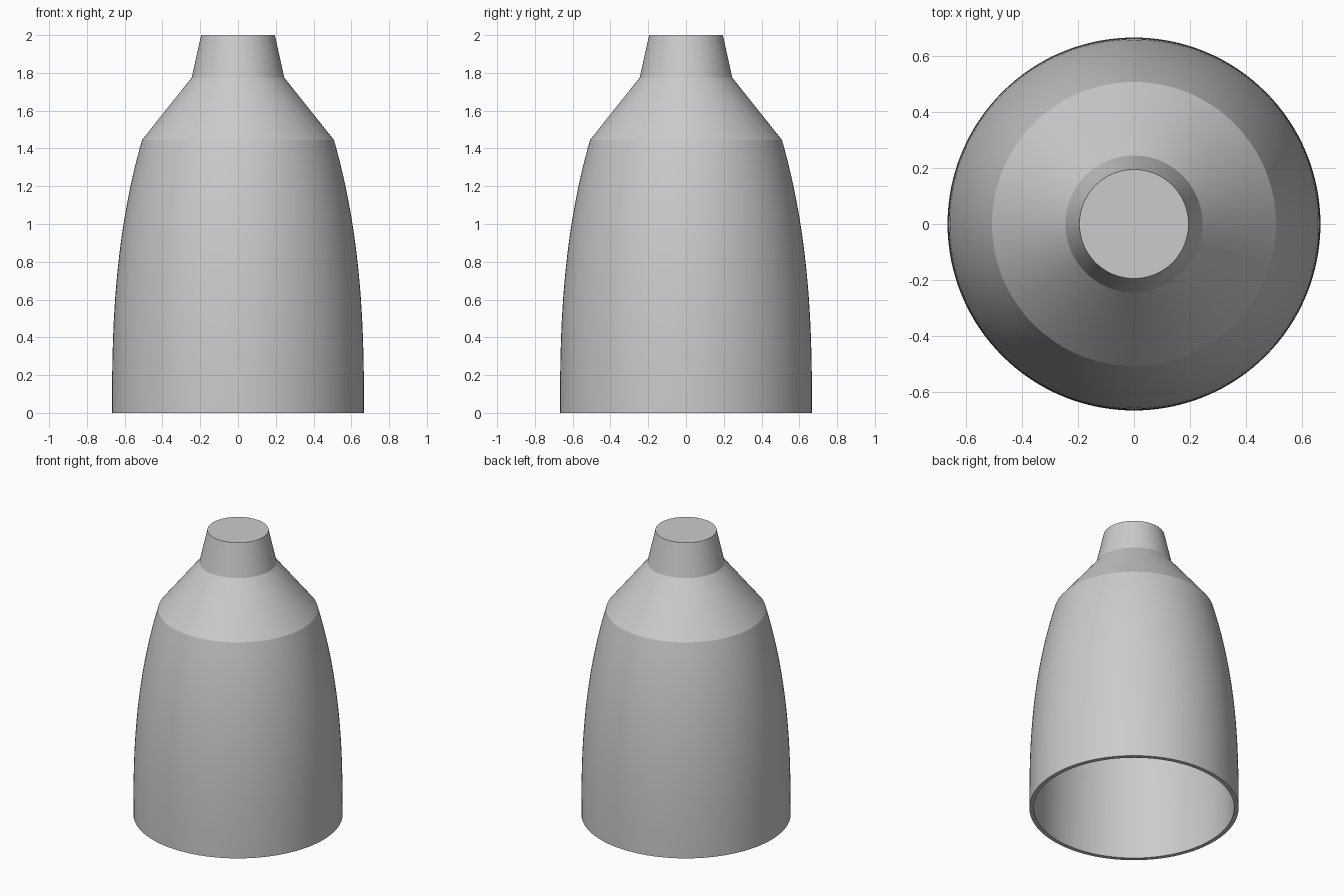
import bpy, bmesh, math

if "Cube" in bpy.data.objects:
    bpy.data.objects.remove(bpy.data.objects["Cube"])

SEGMENTS = 128
WALL = 0.028


def lathe(name, profile):
    """Revolve an (r, z) profile around z; points with r = 0 become poles."""
    bm = bmesh.new()
    verts = [bm.verts.new((r, 0, z)) for r, z in profile]
    edges = [bm.edges.new(pair) for pair in zip(verts, verts[1:])]
    bmesh.ops.spin(bm, geom=verts + edges, cent=(0, 0, 0), axis=(0, 0, 1),
                   angle=2 * math.pi, steps=SEGMENTS, use_duplicate=False)
    bmesh.ops.remove_doubles(bm, verts=bm.verts, dist=1e-5)
    bmesh.ops.recalc_face_normals(bm, faces=bm.faces)
    mesh = bpy.data.meshes.new(name)
    bm.to_mesh(mesh)
    bm.free()
    obj = bpy.data.objects.new(name, mesh)
    bpy.context.collection.objects.link(obj)
    bpy.ops.object.select_all(action='DESELECT')
    obj.select_set(True)
    bpy.context.view_layer.objects.active = obj
    bpy.ops.object.shade_smooth_by_angle(angle=math.radians(20))
    return obj


def body_radius(z):
    """Gently bulging side of the shade, upright at the rim."""
    return 0.667 - 0.159 * (z / 1.445) ** 2.6


# Outer surface: curved body, conical shoulder, tapered neck, flat top
heights = [1.445 * i / 24 for i in range(25)]
outer = [(body_radius(z), z) for z in heights]
outer += [(0.245, 1.775), (0.195, 2.0), (0, 2.0)]

# Inner surface: the same shape set in by the wall thickness
inner = [(0, 2.0 - WALL), (0.195 - WALL + 0.006, 2.0 - WALL),
         (0.245 - WALL, 1.763)]
inner += [(body_radius(z) - WALL, z) for z in reversed(heights[:-1] + [1.433])]

# Closed shell, with the bottom rim joining both surfaces
lathe("lamp_shade", outer[::-1] + inner[::-1])
